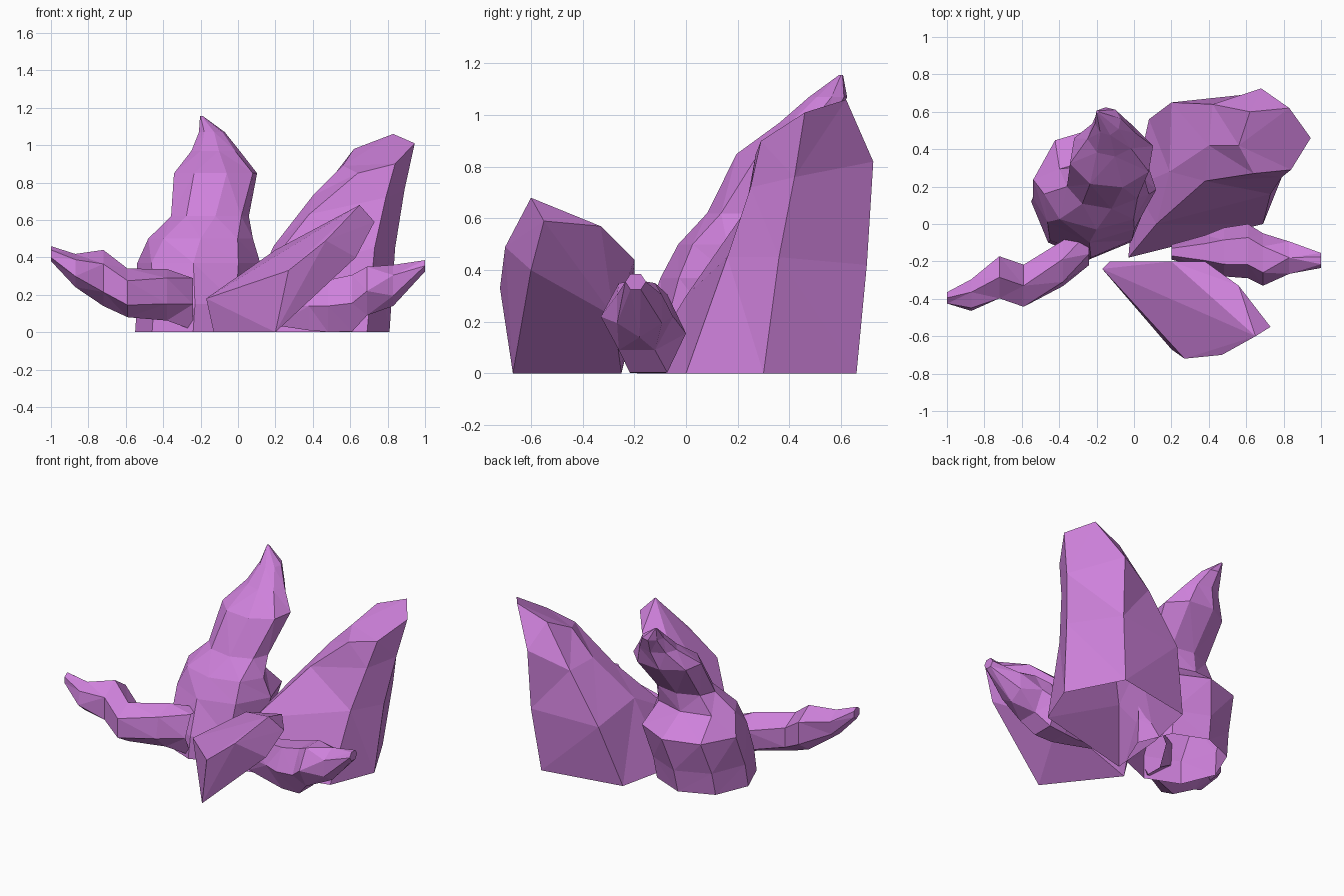
import bpy, bmesh, math
from mathutils import Vector

purple = bpy.data.materials.new("orchid purple")
purple.diffuse_color = (0.62, 0.22, 0.71, 1)


def finish(bm, name):
    bmesh.ops.triangulate(bm, faces=bm.faces[:])
    bmesh.ops.recalc_face_normals(bm, faces=bm.faces[:])
    me = bpy.data.meshes.new(name)
    bm.to_mesh(me)
    bm.free()
    me.materials.append(purple)
    ob = bpy.data.objects.new(name, me)
    bpy.context.collection.objects.link(ob)
    return ob


def hull(name, pts):
    """Faceted chunk wrapped around a few key corners."""
    bm = bmesh.new()
    for p in pts:
        bm.verts.new(p)
    r = bmesh.ops.convex_hull(bm, input=bm.verts[:])
    junk = {g for g in r["geom_interior"] + r["geom_unused"]
            if isinstance(g, bmesh.types.BMVert) and g.is_valid}
    bmesh.ops.delete(bm, geom=list(junk), context='VERTS')
    return finish(bm, name)


def skin(name, rings):
    """Join corner rings into a tube, open at the root and closed at the tip."""
    bm = bmesh.new()
    loops = [[bm.verts.new(p) for p in ring] for ring in rings]
    n = len(loops[0])
    for p, q in zip(loops, loops[1:]):
        for i in range(n):
            j = (i + 1) % n
            bm.faces.new((p[i], p[j], q[j], q[i]))
    bm.faces.new(loops[-1])
    return finish(bm, name)


def loft(name, rings, sides, along):
    """Skin over regular rings: (centre x, y, z, radius a, radius b, twist)."""
    loops = []
    for x, y, z, a, b, tw in rings:
        loop = []
        for i in range(sides):
            t = math.tau * i / sides + math.radians(tw)
            c, s = a * math.cos(t), b * math.sin(t)
            off = Vector((c, s, 0)) if along == 'Z' else Vector((0, c, s))
            loop.append(Vector((x, y, z)) + off)
        loops.append(loop)
    return skin(name, loops)


# tall lumpy spire, open below, leaning backwards to a point
loft("back_left_spire", [
    (-0.24, 0.12, 0.00, 0.31, 0.31, 0),
    (-0.23, 0.14, 0.15, 0.31, 0.32, 0),
    (-0.21, 0.21, 0.37, 0.33, 0.31, -5),
    (-0.20, 0.16, 0.50, 0.28, 0.19, 0),
    (-0.15, 0.22, 0.62, 0.21, 0.14, 8),
    (-0.12, 0.37, 0.85, 0.23, 0.18, 15),
    (-0.12, 0.47, 0.97, 0.13, 0.11, 8),
    (-0.14, 0.55, 1.07, 0.07, 0.075, 10),
    (-0.195, 0.60, 1.155, 0.008, 0.008, 0)], 8, 'Z')

# broad horn, open below, leaning back and to the right
skin("back_right_horn", [
    [(-0.03, -0.18, 0), (0.69, 0.00, 0), (0.81, 0.30, 0),
     (0.62, 0.66, 0), (0.08, 0.56, 0), (0.00, 0.20, 0)],
    [(0.12, 0.00, 0.30), (0.73, 0.16, 0.45), (0.84, 0.36, 0.45),
     (0.67, 0.70, 0.42), (0.20, 0.65, 0.40), (0.19, 0.28, 0.46)],
    [(0.38, 0.23, 0.63), (0.79, 0.25, 0.72), (0.89, 0.42, 0.76),
     (0.68, 0.725, 0.82), (0.42, 0.64, 0.72), (0.40, 0.42, 0.73)],
    [(0.64, 0.27, 0.85), (0.84, 0.29, 0.90), (0.945, 0.46, 1.01),
     (0.83, 0.62, 1.06), (0.62, 0.60, 0.98), (0.56, 0.42, 0.89)]])

# front chunk, standing on one edge and overhanging to the right
hull("front_chunk", [
    (-0.13, -0.25, 0), (0.20, -0.67, 0), (0.37, -0.28, 0.22),
    (-0.17, -0.24, 0.18), (-0.13, -0.20, 0.20), (0.20, -0.20, 0.44),
    (0.38, -0.20, 0.44), (0.56, -0.33, 0.57), (0.65, -0.60, 0.68),
    (0.73, -0.55, 0.59), (0.63, -0.60, 0.40), (0.47, -0.70, 0.49),
    (0.27, -0.72, 0.33)])

# small side tusks curving up to their tips
loft("left_tusk", [
    (-0.24, -0.10, 0.15, 0.12, 0.16, 0),
    (-0.38, -0.21, 0.20, 0.13, 0.14, 20),
    (-0.59, -0.33, 0.21, 0.13, 0.13, 30),
    (-0.72, -0.285, 0.29, 0.13, 0.15, 30),
    (-0.87, -0.38, 0.33, 0.09, 0.09, 20),
    (-1.00, -0.395, 0.42, 0.035, 0.04, 30)], 6, 'X')
loft("right_tusk", [
    (0.20, -0.15, 0.14, 0.04, 0.12, 0),
    (0.38, -0.15, 0.14, 0.09, 0.15, 0),
    (0.48, -0.15, 0.14, 0.13, 0.16, 0),
    (0.61, -0.145, 0.155, 0.145, 0.175, 0),
    (0.69, -0.19, 0.22, 0.14, 0.15, 0),
    (0.83, -0.18, 0.25, 0.10, 0.11, 30),
    (1.00, -0.195, 0.355, 0.04, 0.035, 0)], 6, 'X')
